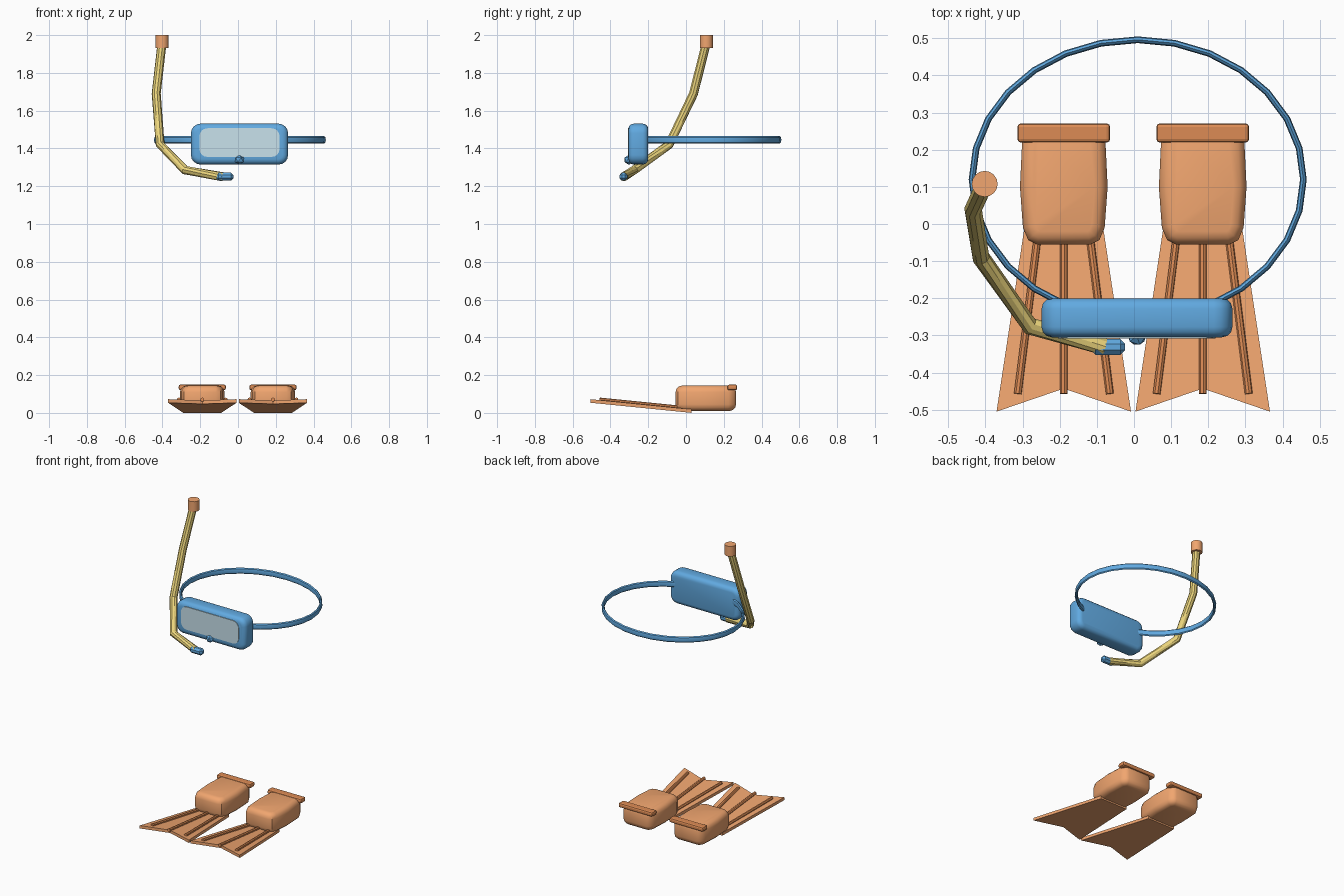
import bpy, bmesh
from math import sin, cos, pi
from mathutils import Vector, Matrix

if "Cube" in bpy.data.objects:
    bpy.data.objects.remove(bpy.data.objects["Cube"])

def material(name, rgb):
    m = bpy.data.materials.new(name)
    m.diffuse_color = (*rgb, 1)
    m.use_nodes = True
    m.node_tree.nodes["Principled BSDF"].inputs["Base Color"].default_value = m.diffuse_color
    return m

BLUE = material("blue rubber", (0.12, 0.40, 0.75))
ORANGE = material("orange rubber", (0.88, 0.38, 0.16))
RUST = material("dark orange rubber", (0.72, 0.26, 0.09))
YELLOW = material("yellow tube", (0.83, 0.66, 0.20))
GLASS = material("pale glass", (0.58, 0.76, 0.84))

def finish(bm, name, mat, smooth=True):
    bmesh.ops.recalc_face_normals(bm, faces=bm.faces)
    me = bpy.data.meshes.new(name)
    bm.to_mesh(me)
    bm.free()
    ob = bpy.data.objects.new(name, me)
    bpy.context.collection.objects.link(ob)
    me.materials.append(mat)
    if smooth:
        for o in bpy.context.selected_objects:
            o.select_set(False)
        ob.select_set(True)
        bpy.context.view_layer.objects.active = ob
        bpy.ops.object.shade_smooth_by_angle(angle=0.6)
    return ob

def prism(name, base, direction, mat, rim=0.0, segs=3):
    """Extrude a planar outline and round both of its rims."""
    bm = bmesh.new()
    f = bm.faces.new([bm.verts.new(p) for p in base])
    ext = bmesh.ops.extrude_face_region(bm, geom=[f])["geom"]
    top = [g for g in ext if isinstance(g, bmesh.types.BMFace)][0]
    bmesh.ops.translate(bm, vec=direction, verts=top.verts[:])
    if rim:
        big = [g for g in bm.faces if len(g.verts) > 4]
        rims = list({e for g in big for e in g.edges})
        bmesh.ops.bevel(bm, geom=rims, offset=rim, segments=segs, profile=0.5, affect='EDGES')
    return finish(bm, name, mat)

def rounded_rect(cx, cz, hx, hz, r, y, n=4):
    pts = []
    for k, (sx, sz) in enumerate(((1, 1), (-1, 1), (-1, -1), (1, -1))):
        for i in range(n + 1):
            a = (k + i / n) * pi / 2
            pts.append((cx + sx * (hx - r) + r * cos(a), y, cz + sz * (hz - r) + r * sin(a)))
    return pts

def box(name, centre, size, mat, bevel, segs=1, rot=Matrix()):
    bm = bmesh.new()
    bmesh.ops.create_cube(bm, size=1, matrix=Matrix.Diagonal((*size, 1)))
    bmesh.ops.bevel(bm, geom=bm.edges[:], offset=bevel, segments=segs, profile=0.5, affect='EDGES')
    bm.transform(Matrix.Translation(centre) @ rot)
    return finish(bm, name, mat, False)

def sweep(name, path, radius, sides, mat):
    """Round tube along a path of points, with mitred bends."""
    path = [Vector(p) for p in path]
    bm = bmesh.new()
    rings = []
    for i, p in enumerate(path):
        t = (path[min(i + 1, len(path) - 1)] - path[max(i - 1, 0)]).normalized()
        u = Vector((0.5, -0.8, 0.4)).cross(t).normalized()
        v = t.cross(u)
        rings.append([bm.verts.new(p + radius * (u * cos(2 * pi * k / sides) + v * sin(2 * pi * k / sides)))
                      for k in range(sides)])
    for a, b in zip(rings, rings[1:]):
        for k in range(sides):
            j = (k + 1) % sides
            bm.faces.new((a[k], a[j], b[j], b[k]))
    bm.faces.new(rings[0])
    bm.faces.new(rings[-1])
    return finish(bm, name, mat)

# Mask: frame, lens, nose valve
prism("mask_frame", rounded_rect(0.008, 1.423, 0.257, 0.108, 0.05, -0.305), (0, 0.105, 0), BLUE, 0.028)
prism("mask_lens", rounded_rect(0.008, 1.431, 0.212, 0.076, 0.042, -0.308), (0, 0.03, 0), GLASS)
bm = bmesh.new()
bmesh.ops.create_icosphere(bm, subdivisions=1, radius=0.027, matrix=Matrix.Translation((0.008, -0.302, 1.34)))
finish(bm, "nose_valve", BLUE, False)

# Head strap: flat oval band
bm = bmesh.new()
N, M = 28, 8
rings = []
for i in range(N):
    a = 2 * pi * i / N
    rings.append([bm.verts.new((0.01 + (0.446 + 0.009 * cos(b)) * cos(a),
                                0.12 + (0.376 + 0.009 * cos(b)) * sin(a),
                                1.445 + 0.02 * sin(b)))
                  for b in (2 * pi * k / M for k in range(M))])
for i in range(N):
    r, s = rings[i], rings[(i + 1) % N]
    for k in range(M):
        bm.faces.new((r[k], s[k], s[(k + 1) % M], r[(k + 1) % M]))
finish(bm, "head_strap", BLUE)

# Snorkel: bent tube, top cap, mouthpiece
sweep("snorkel_tube", [(-0.402, 0.108, 1.96), (-0.433, 0.04, 1.69), (-0.412, -0.09, 1.42),
                       (-0.28, -0.275, 1.285), (-0.08, -0.33, 1.25)], 0.024, 10, YELLOW)
prism("snorkel_cap", [(-0.402 + 0.035 * cos(pi * k / 8), 0.108 + 0.035 * sin(pi * k / 8), 1.933)
                      for k in range(16)], (0, 0, 0.067), ORANGE)
box("mouthpiece", (-0.07, -0.331, 1.251), (0.092, 0.042, 0.042), BLUE, 0.013)

# Fins: foot pocket, blade, ribs, heel strap
half = [(0.072, -0.055), (0.096, -0.043), (0.11, -0.01), (0.118, 0.1),
        (0.112, 0.225), (0.095, 0.255), (0.075, 0.265)]

def blade_z(y):
    return 0.019 + (0.03 - y) * 0.1

for side, cx in (("left", -0.189), ("right", 0.185)):
    outline = [(cx + x, y, 0.01) for x, y in half] + [(cx - x, y, 0.01) for x, y in reversed(half)]
    prism(side + "_foot_pocket", outline, (0, 0, 0.135), ORANGE, 0.035)

    bm = bmesh.new()
    layers = []
    for dz in (0, -0.019):
        layers.append([bm.verts.new((cx + x, y, blade_z(y) + dz)) for x, y in
                       ((-0.1, 0.03), (0, 0.03), (0.1, 0.03), (0.181, -0.505), (0, -0.443), (-0.181, -0.505))])
    for v in layers:
        bm.faces.new((v[0], v[1], v[4], v[5]))
        bm.faces.new((v[1], v[2], v[3], v[4]))
    for k in range(6):
        j = (k + 1) % 6
        bm.faces.new((layers[0][k], layers[0][j], layers[1][j], layers[1][k]))
    finish(bm, side + "_blade", ORANGE, False)

    for i, s in enumerate((-1, 0, 1)):
        a = Vector((cx + s * 0.066, 0.0, blade_z(0) + 0.003))
        b = Vector((cx + s * 0.124, -0.457, blade_z(-0.457) + 0.003))
        sweep(f"{side}_rib_{i + 1}", [a, b], 0.0105, 8, RUST)

    box(side + "_heel_strap", (cx, 0.245, 0.135), (0.25, 0.052, 0.03), RUST, 0.01, 2)
